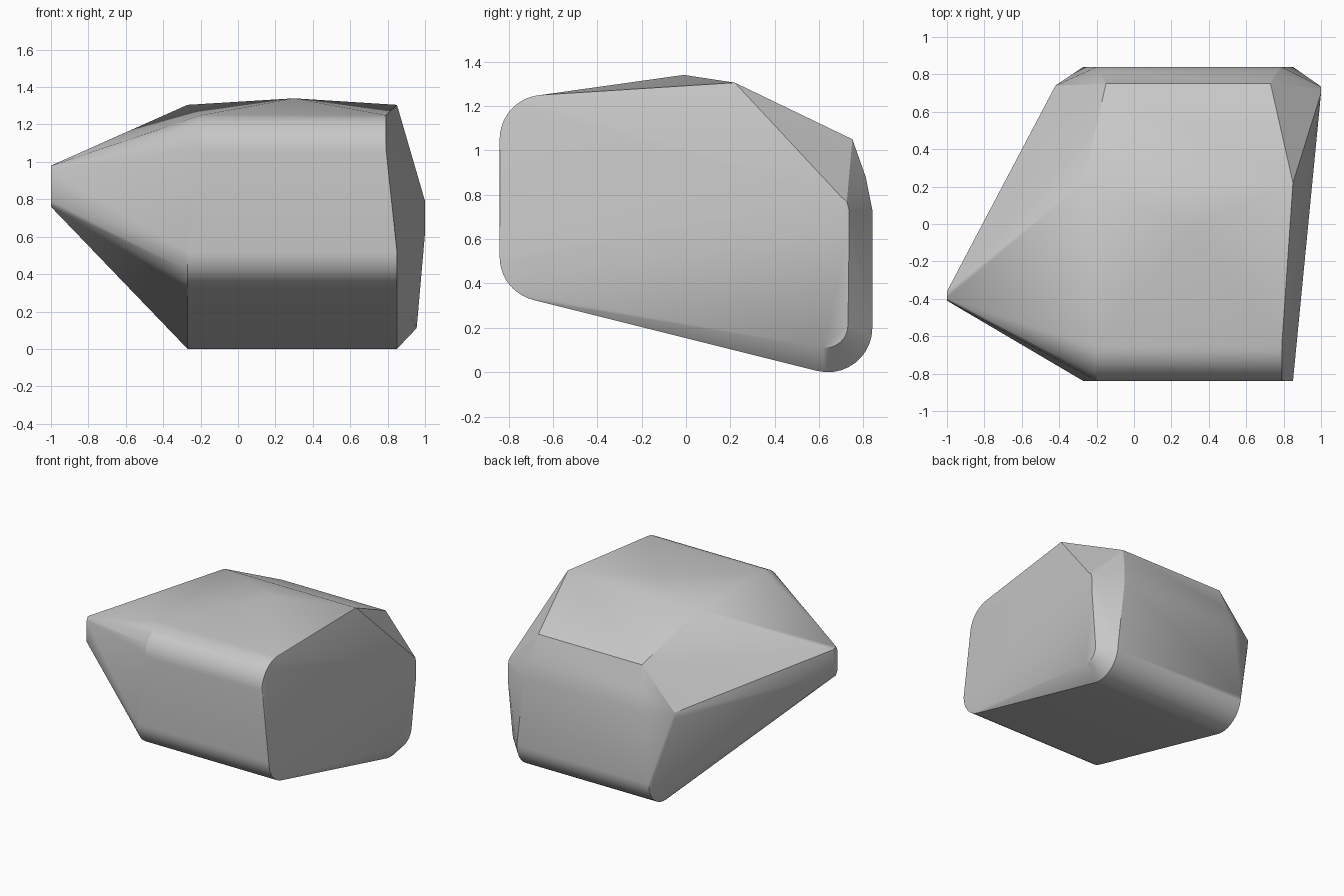
import bpy, bmesh, math

if "Cube" in bpy.data.objects:
    bpy.data.objects.remove(bpy.data.objects["Cube"], do_unlink=True)

grey = bpy.data.materials.new("light grey")
grey.use_nodes = True
grey.diffuse_color = (0.58, 0.58, 0.58, 1)
grey.node_tree.nodes["Principled BSDF"].inputs["Base Color"].default_value = grey.diffuse_color


def arc(y, z, radius, start, end, steps=10):
    """Points of an arc in the y-z plane, angles in degrees."""
    turns = [math.radians(start + (end - start) * i / steps) for i in range(steps + 1)]
    return [(y + radius * math.cos(t), z + radius * math.sin(t)) for t in turns]


def span(section, left, right):
    """Repeat a y-z section at two x positions."""
    return [(x, y, z) for x in (left, right) for y, z in section]


points = []
# rounded lower front and back edges
points += span(arc(-0.64, 0.52, 0.2, 180, 256), -0.27, 0.85)
points += span(arc(0.64, 0.2, 0.2, 256, 360), -0.27, 0.85)
# rounded upper front edge
points += span(arc(-0.64, 1.05, 0.2, 180, 94), -0.2, 0.79)
# roof ridge and peak
points += span([(0.22, 1.305)], -0.27, 0.85)
points += [(0.3, -0.01, 1.34)]
# sloped back panel and rounded back shoulder
points += span([(0.75, 1.05)], -0.15, 0.73)
points += span([(0.81, 0.88)], -0.18, 0.765)
points += span([(0.84, 0.73)], -0.2, 0.79)
# flared side with a small rounded lower corner
points += [(0.955 + (z - 0.11) * 0.09, y, z) for y, z in arc(0.63, 0.21, 0.1, 262, 360, 6)]
points += [(1, 0.735, 0.62), (1, 0.735, 0.73), (1, 0.725, 0.77), (1, 0.7, 0.79)]
# shoulder corner on the pointed side
points += [(-0.42, 0.74, 0.75), (-0.42, 0.735, 0.7)]
# narrow pointed end
points += [(-1, -0.41, 0.79), (-1, -0.41, 0.95), (-1, -0.395, 0.98),
           (-1, -0.36, 0.97), (-1, -0.36, 0.78), (-1, -0.39, 0.76)]

# skin the points as one faceted shell
bm = bmesh.new()
for p in points:
    bm.verts.new(p)
hull = bmesh.ops.convex_hull(bm, input=bm.verts[:])
unused = {g for g in hull["geom_interior"] + hull["geom_unused"] if isinstance(g, bmesh.types.BMVert)}
bmesh.ops.delete(bm, geom=list(unused), context="VERTS")
bmesh.ops.dissolve_limit(bm, angle_limit=math.radians(0.5), verts=bm.verts[:], edges=bm.edges[:])
bmesh.ops.recalc_face_normals(bm, faces=bm.faces[:])

mesh = bpy.data.meshes.new("faceted_body")
bm.to_mesh(mesh)
bm.free()
mesh.materials.append(grey)
body = bpy.data.objects.new("faceted_body", mesh)
bpy.context.collection.objects.link(body)

bpy.ops.object.select_all(action="DESELECT")
body.select_set(True)
bpy.context.view_layer.objects.active = body
bpy.ops.object.shade_smooth_by_angle(angle=math.radians(25))
